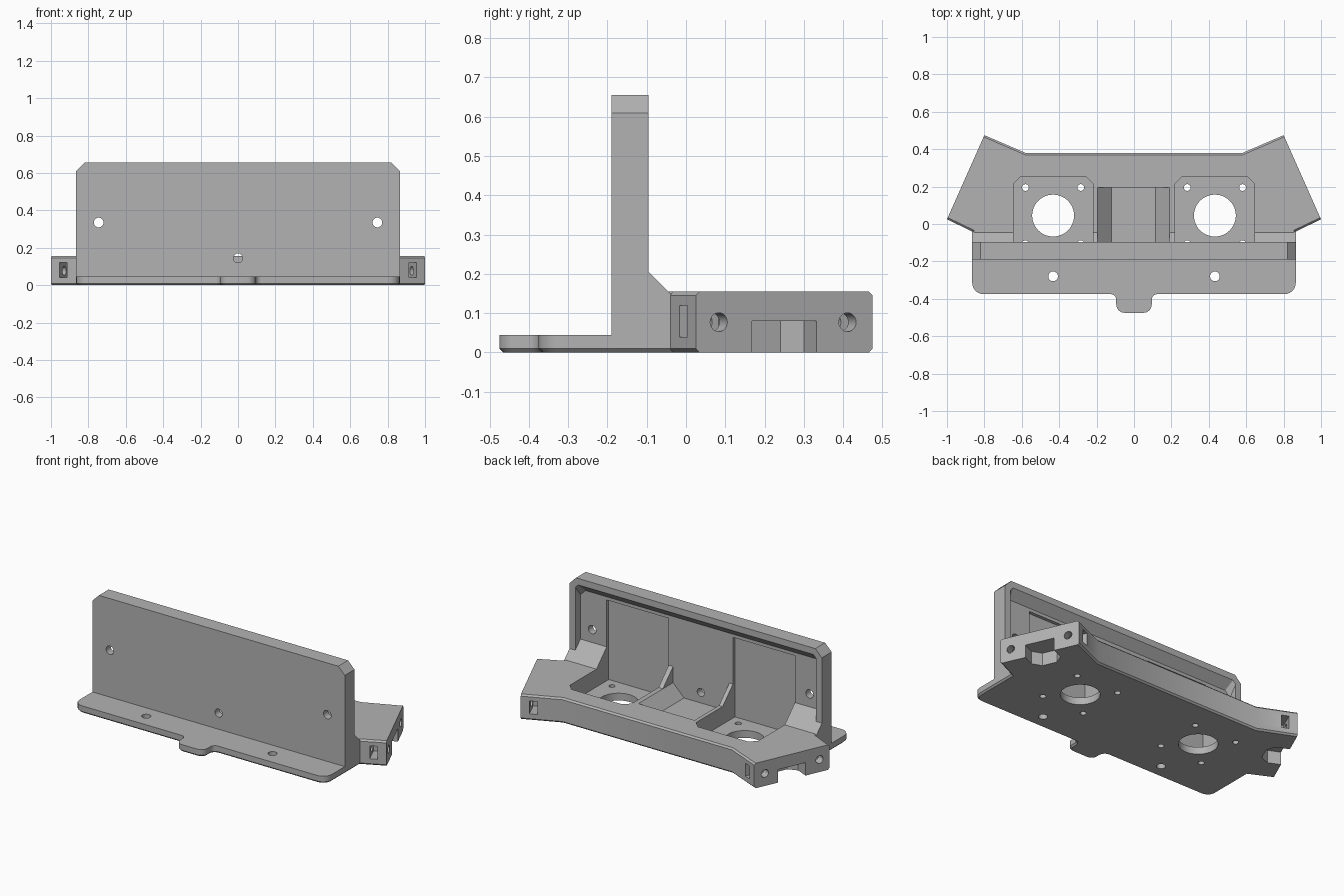
import bpy, bmesh, math
from mathutils import Vector

cube = bpy.data.objects.get("Cube")
if cube:
    bpy.data.objects.remove(cube, do_unlink=True)

grey = bpy.data.materials.new("plain grey")
grey.use_nodes = True
colour = (0.45, 0.45, 0.45, 1)
grey.diffuse_color = colour
grey.node_tree.nodes["Principled BSDF"].inputs["Base Color"].default_value = colour


def finish(name, bm):
    bmesh.ops.recalc_face_normals(bm, faces=bm.faces)
    mesh = bpy.data.meshes.new(name)
    bm.to_mesh(mesh)
    bm.free()
    mesh.materials.append(grey)
    obj = bpy.data.objects.new(name, mesh)
    bpy.context.collection.objects.link(obj)
    return obj


def loft(name, first, last, lo, hi, axis, bevel_z=None, bevel=0.01):
    """Solid between two matching outlines placed at lo and hi on an axis."""
    place = {"x": lambda u, v, w: (w, u, v),
             "y": lambda u, v, w: (u, w, v),
             "z": lambda u, v, w: (u, v, w)}[axis]
    bm = bmesh.new()
    a = [bm.verts.new(place(u, v, lo)) for u, v in first]
    b = [bm.verts.new(place(u, v, hi)) for u, v in last]
    bm.faces.new(a)
    bm.faces.new(b)
    for i in range(len(a)):
        j = (i + 1) % len(a)
        bm.faces.new((a[i], a[j], b[j], b[i]))
    bmesh.ops.recalc_face_normals(bm, faces=bm.faces)
    if bevel_z is not None:
        # Chamfer one rim, leaving the slanted end faces crisp
        rim = []
        for e in bm.edges:
            mid = (e.verts[0].co + e.verts[1].co) / 2
            flat = all(abs(v.co.z - bevel_z) < 1e-5 for v in e.verts)
            if flat and not (abs(mid.x) > 0.87 and mid.y > 0.1):
                rim.append(e)
        bmesh.ops.bevel(bm, geom=rim, offset=bevel, segments=1, affect="EDGES")
    return finish(name, bm)


def prism(name, outline, lo, hi, axis, **options):
    return loft(name, outline, outline, lo, hi, axis, **options)


def rod(name, centre, direction, radius, length, sides=32):
    bm = bmesh.new()
    bmesh.ops.create_cone(bm, cap_ends=True, segments=sides, radius1=radius,
                          radius2=radius, depth=length)
    bm.transform(Vector(direction).to_track_quat("Z", "Y").to_matrix().to_4x4())
    bmesh.ops.translate(bm, verts=bm.verts, vec=centre)
    return finish(name, bm)


def combine(target, tool, operation="DIFFERENCE"):
    tool.hide_render = True
    mod = target.modifiers.new("combine", "BOOLEAN")
    mod.operation = operation
    mod.solver = "EXACT"
    mod.object = tool
    bpy.context.view_layer.objects.active = target
    bpy.ops.object.modifier_apply(modifier=mod.name)
    bpy.data.objects.remove(tool, do_unlink=True)


def mirrored(half):
    return half + [(-p[0],) + tuple(p[1:]) for p in reversed(half)]


def rounded(points, steps=6):
    """Round each (x, y, radius) right-angle corner."""
    out = []
    for i, (x, y, r) in enumerate(points):
        p = Vector((x, y))
        if r == 0:
            out.append((x, y))
            continue
        a = (Vector(points[i - 1][:2]) - p).normalized() * r
        b = (Vector(points[(i + 1) % len(points)][:2]) - p).normalized() * r
        for k in range(steps + 1):
            t = math.pi / 2 * k / steps
            out.append(tuple(p + a * (1 - math.sin(t)) + b * (1 - math.cos(t))))
    return out


# Base plate with front tab, sharing its rear outline with the block
rear = [(0.865, -0.04), (1.0, 0.025), (0.8, 0.475), (0.58, 0.38)]
front = [(0.095, -0.475, 0.045), (0.095, -0.375, 0.03), (0.865, -0.375, 0.06)]
footprint = rounded(mirrored(front + [(x, y, 0) for x, y in rear]))
bracket = prism("camera_bracket", footprint, 0, 0.045, "z", bevel_z=0)

# Upright wall, hollowed behind with an overhanging sloped lip
wall = prism("wall", mirrored([(0.865, 0.02), (0.865, 0.61), (0.82, 0.655)]),
             -0.19, -0.095, "y")
deep = mirrored([(0.825, 0.1), (0.825, 0.53), (0.79, 0.565)])
lip = mirrored([(0.825, 0.1), (0.825, 0.595), (0.805, 0.615)])
combine(wall, loft("recess", deep, lip, -0.145, -0.095, "y"))
combine(bracket, wall, "UNION")

# Rear block and the sloped fillet joining it to the wall
block = prism("block", mirrored([(0.865, -0.16)] + rear), 0.02, 0.155, "z",
              bevel_z=0.155)
combine(bracket, block, "UNION")
wedge = [(-0.17, 0.06), (-0.17, 0.28), (-0.04, 0.15), (-0.04, 0.06)]
combine(bracket, prism("wedge", wedge, -0.865, 0.865, "x"), "UNION")

# Shallow middle pocket with sloping sides
tray = [(-0.12, 0.08), (0.115, 0.08), (0.19, 0.155), (0.19, 0.4),
        (-0.195, 0.4), (-0.195, 0.155)]
combine(bracket, prism("tray", tray, -0.145, 0.195, "y"))
combine(bracket, rod("centre_hole", (0, -0.17, 0.145), (0, 1, 0), 0.025, 0.1))

for s in (1, -1):
    # Camera pocket, lens opening and its four screw holes
    pocket = [(0.22, -0.165), (0.645, -0.165), (0.645, 0.215), (0.605, 0.255),
              (0.26, 0.255), (0.22, 0.215)]
    combine(bracket, prism("pocket", [(s * x, y) for x, y in pocket],
                           0.045, 0.545, "z"))
    combine(bracket, rod("lens", (s * 0.4325, 0.045, 0), (0, 0, 1), 0.112, 0.2, 48))
    for dx in (-0.148, 0.148):
        for dy in (-0.15, 0.15):
            combine(bracket, rod("screw", (s * 0.4325 + dx, 0.045 + dy, 0),
                                 (0, 0, 1), 0.018, 0.2, 20))

    # Mounting holes in the plate and wall
    combine(bracket, rod("plate_hole", (s * 0.4325, -0.28, 0), (0, 0, 1), 0.026, 0.2))
    combine(bracket, rod("wall_hole", (s * 0.745, -0.17, 0.335), (0, 1, 0), 0.026, 0.1))

    # Slanted end: position by distance along the face and depth inwards
    corner = Vector((1.0, 0.025))
    along = Vector((-0.2, 0.45))
    length = along.length
    along.normalize()
    inward = Vector((-along.y, along.x))

    def end_point(t, d):
        p = corner + along * t + inward * d
        return (s * p.x, p.y)

    for t in (0.064, length - 0.07):
        p = end_point(t, 0)
        out = (-s * inward.x, -inward.y, 0)
        combine(bracket, rod("end_hole", (*p, 0.077), out, 0.024, 0.3, 24))
    for t0, t1 in ((-0.05, 0.105), (length - 0.11, length + 0.05)):
        slot = [end_point(t, d) for t, d in
                ((t0, 0.05), (t1, 0.05), (t1, 0.095), (t0, 0.095))]
        combine(bracket, prism("nut_slot", slot, 0.04, 0.12, "z"))
    notch = [(-0.09, -0.03), (0.09, -0.03), (0.09, 0.08), (0.045, 0.125),
             (-0.045, 0.125), (-0.09, 0.08)]
    notch = [end_point(length / 2 + t, d) for t, d in notch]
    combine(bracket, prism("end_notch", notch, -0.05, 0.08, "z"))

# Keep one material slot and smooth only the round parts
mesh = bracket.data
mesh.materials.clear()
mesh.materials.append(grey)
for face in mesh.polygons:
    face.material_index = 0
bpy.ops.object.select_all(action="DESELECT")
bracket.select_set(True)
bpy.context.view_layer.objects.active = bracket
bpy.ops.object.shade_smooth_by_angle(angle=math.radians(25))
